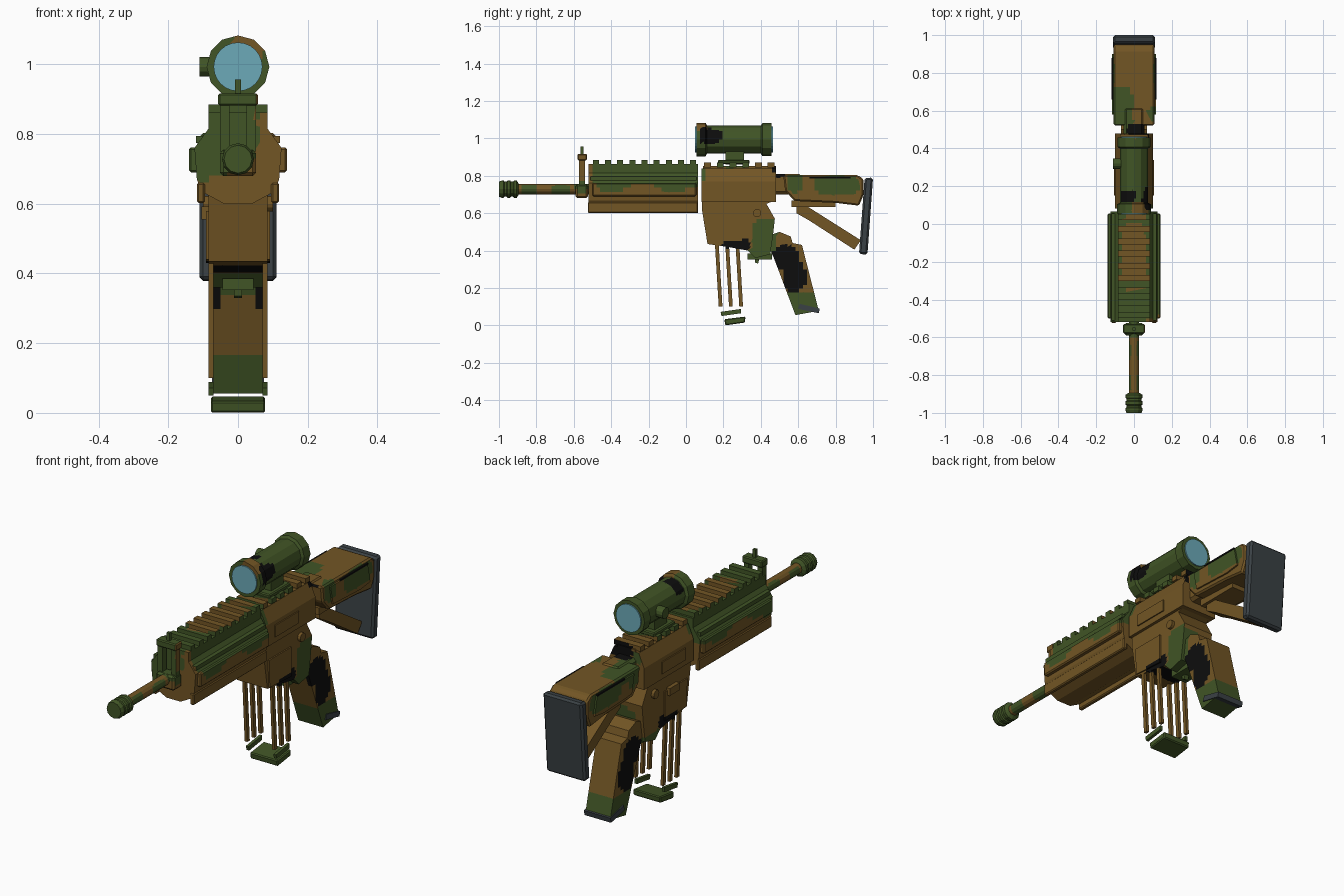
import bpy, bmesh, math
from mathutils import Vector, Matrix

if "Cube" in bpy.data.objects:
    bpy.data.objects.remove(bpy.data.objects["Cube"])

COLS = {"green": (0.052, 0.09, 0.019), "brown": (0.17, 0.092, 0.018), "black": (0.004, 0.004, 0.004),
        "dark_grey": (0.042, 0.052, 0.058), "lens_blue": (0.15, 0.4, 0.48)}
NAMES = list(COLS)
MATS = []
for n, c in COLS.items():
    m = bpy.data.materials.new(n)
    m.diffuse_color = (*c, 1)
    m.use_nodes = True
    m.node_tree.nodes["Principled BSDF"].inputs["Base Color"].default_value = m.diffuse_color
    MATS.append(m)

# Camouflage patches: colour, centre, radii. The last matching patch wins, the base is brown.
PATCHES = [
    ("green", (0, -.23, .83), (9, .33, .12)),        # handguard
    ("brown", (0, -.15, .9), (.087, .21, .045)),
    ("brown", (0, -.23, .69), (9, .11, .06)),
    ("green", (-.12, -.52, .75), (.15, .1, .08)),
    ("brown", (.12, -.52, .71), (.11, .05, .06)),
    ("green", (0, -.56, .84), (9, .04, .13)),        # front sight
    ("brown", (.1, -.56, .84), (.052, .06, .13)),
    ("green", (0, -.95, .73), (9, .06, .1)),         # barrel
    ("green", (0, -.67, .725), (9, .06, .025)),
    ("green", (0, -.84, .725), (9, .05, .025)),
    ("green", (.2, .42, .47), (.28, .07, .11)),      # receiver
    ("green", (0, .41, .37), (9, .1, .04)),
    ("black", (0, .27, .43), (9, .075, .03)),
    ("green", (0, .65, .09), (9, .14, .09)),         # grip
    ("green", (-.08, .6, .81), (.08, .13, .04)),     # stock
    ("black", (.03, .5, .83), (.07, .04, .04)),
    ("green", (0, .26, .99), (9, .25, .11)),         # scope
    ("green", (0, .25, .9), (9, .1, .06)),
    ("brown", (.03, .08, 1.06), (.05, .04, .05)),
    ("black", (.08, .13, 1.02), (.04, .06, .05)),
    ("black", (-.04, .15, 1.05), (.05, .035, .04)),
]
for s in (-1, 1):
    PATCHES += [("black", (s*.1, .535, .36), (.07, .07, .07)),
                ("black", (s*.1, .58, .26), (.07, .06, .08)),
                ("green", (s*.13, .81, .75), (.04, .12, .055)),
                ("green", (s*.13, .58, .77), (.06, .04, .06))]


def camo(p):
    col = "brown"
    for c, o, r in PATCHES:
        if sum(abs((p[i] - o[i]) / r[i]) ** 3 for i in range(3)) < 1:
            col = c
    return NAMES.index(col)


def finish(name, bm, mat=None, step=.02):
    bmesh.ops.recalc_face_normals(bm, faces=bm.faces)
    if mat is None:   # slice into small cells so the patches get clean borders
        bmesh.ops.triangulate(bm, faces=bm.faces)
        for ax in range(3):
            v = [w.co[ax] for w in bm.verts]
            lo, hi = min(v), max(v)
            n = int((hi - lo) / step)
            for k in range(1, n):
                co, no = Vector(), Vector()
                co[ax], no[ax] = lo + (hi - lo) * k / n, 1
                bmesh.ops.bisect_plane(bm, geom=bm.verts[:] + bm.edges[:] + bm.faces[:],
                                       plane_co=co, plane_no=no)
    for f in bm.faces:
        f.material_index = camo(f.calc_center_median()) if mat is None else NAMES.index(mat)
    me = bpy.data.meshes.new(name)
    bm.to_mesh(me)
    bm.free()
    for m in MATS:
        me.materials.append(m)
    ob = bpy.data.objects.new(name, me)
    bpy.context.collection.objects.link(ob)
    return ob


def prism(name, prof, a, b, axis="x", mat=None, bevel=0):
    """Extrude a (y,z) profile along x, or an (x,z) profile along y."""
    bm = bmesh.new()
    pt = (lambda p, t: (t, p[0], p[1])) if axis == "x" else (lambda p, t: (p[0], t, p[1]))
    f = bm.faces.new([bm.verts.new(pt(p, a)) for p in prof])
    g = bmesh.ops.extrude_face_region(bm, geom=[f])["geom"]
    d = Vector((b - a, 0, 0) if axis == "x" else (0, b - a, 0))
    bmesh.ops.translate(bm, verts=[v for v in g if isinstance(v, bmesh.types.BMVert)], vec=d)
    if bevel:
        bmesh.ops.bevel(bm, geom=bm.edges[:], offset=bevel, segments=1, affect="EDGES")
    return finish(name, bm, mat)


def box(name, x0, x1, y0, y1, z0, z1, mat=None, bevel=0):
    return prism(name, [(y0, z0), (y1, z0), (y1, z1), (y0, z1)], x0, x1, "x", mat, bevel)


def turned(name, stations, z, n=12, mat=None):
    """Rings of (y, radius) around a line along y."""
    bm = bmesh.new()
    rings = [[bm.verts.new((r * math.sin(2*math.pi*k/n), y, z + r * math.cos(2*math.pi*k/n)))
              for k in range(n)] for y, r in stations]
    for A, B in zip(rings, rings[1:]):
        for k in range(n):
            bm.faces.new((A[k], A[(k+1) % n], B[(k+1) % n], B[k]))
    bm.faces.new(rings[0])
    bm.faces.new(rings[-1])
    return finish(name, bm, mat)


def pin(name, x, y, z, r, depth, mat=None):
    bm = bmesh.new()
    bmesh.ops.create_cone(bm, cap_ends=True, segments=12, radius1=r, radius2=r, depth=depth,
                          matrix=Matrix.Translation((x, y, z)) @ Matrix.Rotation(math.pi/2, 4, "Y"))
    return finish(name, bm, mat)


# Barrel and ribbed muzzle
turned("barrel", [(-.92, .027), (-.48, .027)], .728)
turned("muzzle", [(-1, .04), (-.985, .046), (-.975, .046), (-.97, .04), (-.96, .04), (-.955, .046), (-.94, .046),
                  (-.935, .04), (-.925, .04), (-.92, .046), (-.905, .046), (-.895, .03)], .728)

# Front sight
box("gas_block", -.052, .052, -.59, -.525, .68, .755, bevel=.01)
for s in (-1, 1):
    a, b = sorted((s*.025, s*.052))
    box("sight_leg", a, b, -.572, -.54, .75, .885)
box("sight_bar", -.057, .057, -.58, -.53, .882, .917, bevel=.005)
box("sight_post", -.008, .008, -.563, -.547, .91, .957)

# Handguard, with side rails and lower strips
half = [(.04, .6), (.105, .635), (.118, .67), (.125, .76), (.085, .815), (.085, .862)]
prism("handguard", half + [(-x, z) for x, z in reversed(half)], -.52, .065, "y")
for s in (-1, 1):
    a, b = sorted((s*.11, s*.141))
    box("side_rail", a, b, -.5, .055, .69, .762, bevel=.006)
    a, b = sorted((s*.095, s*.118))
    box("lower_strip", a, b, -.525, .065, .602, .66, bevel=.005)
    a, b = sorted((s*.09, s*.12))
    box("upper_strip", a, b, -.51, .055, .775, .795)
for k in range(9):
    y = -.482 + k * .065
    box("rail_tooth", -.085, .085, y - .016, y + .016, .855, .885)

# Receiver with magazine well
prism("receiver", [(.085, .8), (.085, .62), (.115, .435), (.22, .42), (.33, .4), (.37, .36), (.45, .38),
                   (.465, .48), (.475, .57), (.43, .65), (.48, .67), (.48, .8)], -.085, .085)
prism("upper_receiver", [(-.1, .66), (.1, .66), (.1, .77), (.07, .84), (-.07, .84), (-.1, .77)], .082, .48, "y")
box("receiver_rail", -.05, .05, .09, .48, .835, .852)
for k in range(6):
    y = .115 + k * .068
    box("receiver_rail_tooth", -.075, .075, y - .018, y + .018, .845, .87)
for s in (-1, 1):
    a, b = sorted((s*.08, s*.092))
    prism("magwell_panel", [(.125, .44), (.3, .43), (.3, .58), (.12, .58)], a, b)
    pin("receiver_pin", s*.09, .38, .6, .022, .02)
    a, b = sorted((s*.095, s*.106))
    box("receiver_cover", a, b, .15, .34, .69, .75)
box("bolt_catch", -.105, -.08, .2, .28, .555, .592)

# Trigger and guard
box("trigger_guard", -.045, .045, .33, .46, .352, .385)
prism("trigger", [(.365, .38), (.4, .38), (.385, .33), (.37, .335)], -.012, .012)

# Open magazine: bars, side strips and floor plate
for s in (-1, 1):
    a, b = sorted((s*.07, s*.085))
    for y in (.165, .22, .275):
        prism("magazine_bar", [(y - .01, .43), (y + .01, .43), (y + .03, .1), (y + .01, .1)], a, b)
    prism("magazine_strip", [(.19, .05), (.295, .065), (.295, .088), (.185, .072)], a, b, mat="green")
prism("magazine_floor", [(.21, 0), (.315, .015), (.318, .047), (.205, .033)], -.078, .078, mat="green", bevel=.005)

# Pistol grip with grey cap
prism("grip", [(.44, .42), (.455, .485), (.5, .5), (.56, .475), (.57, .44), (.62, .43), (.708, .085),
               (.695, .075), (.585, .055), (.47, .36)], -.07, .07)
prism("grip_cap", [(.6, .088), (.608, .115), (.715, .09), (.71, .065)], -.075, .075, mat="dark_grey")

# Stock
box("stock_neck", -.055, .055, .46, .62, .7, .81, bevel=.015)
prism("stock_body", [(.52, .803), (.92, .803), (.95, .78), (.95, .7), (.925, .64), (.8, .655), (.58, .665),
                     (.53, .72)], -.108, .108, bevel=.008)
for s in (-1, 1):
    a, b = sorted((s*.1, s*.116))
    prism("stock_side_panel", [(.58, .785), (.88, .785), (.9, .69), (.82, .68), (.6, .69)], a, b)
    a, b = sorted((s*.11, s*.119))
    box("stock_seam", a, b, .66, .88, .785, .793, mat="black")
box("stock_lower_rail", -.06, .06, .565, .8, .632, .668)
prism("stock_strut", [(.59, .635), (.65, .635), (.935, .455), (.9, .405), (.66, .56), (.59, .6)], -.045, .045)
prism("butt_pad", [(.955, .788), (1, .79), (.97, .378), (.925, .382)], -.11, .11, mat="dark_grey", bevel=.01)

# Scope with lenses, turrets and mount
turned("scope", [(.055, .09), (.105, .09), (.112, .075), (.4, .075), (.408, .088), (.458, .088)], .993)
turned("front_lens", [(.049, .07), (.06, .07)], .993, 24, "lens_blue")
turned("rear_lens", [(.452, .07), (.464, .07)], .993, 24, "lens_blue")
pin("side_turret", -.085, .32, .993, .028, .05)
box("scope_mount", -.04, .04, .21, .31, .86, .94)
box("scope_clamp", -.06, .06, .17, .34, .862, .885, bevel=.005)
